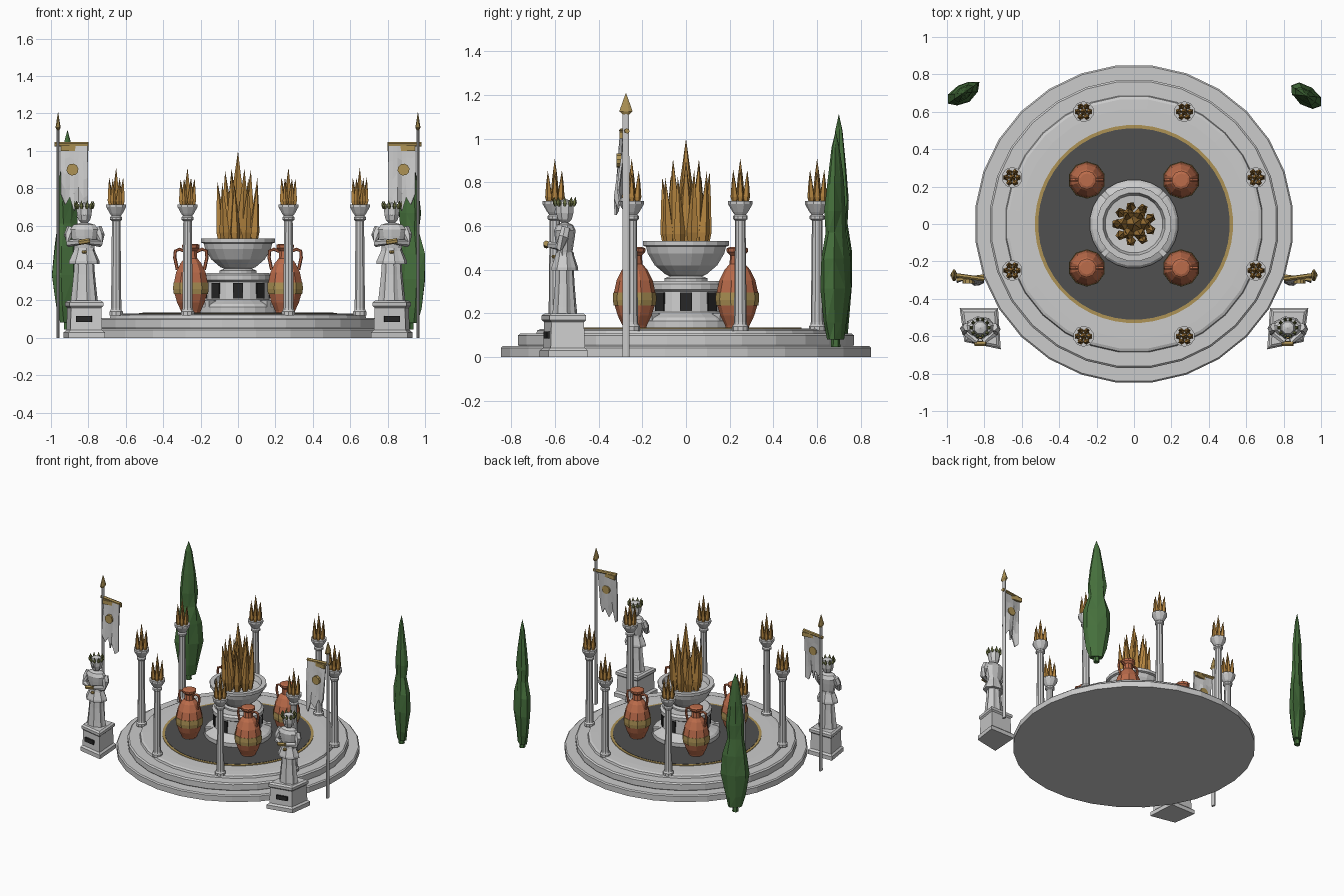
import bpy, bmesh, math, random
from mathutils import Vector

if "Cube" in bpy.data.objects:
    bpy.data.objects.remove(bpy.data.objects["Cube"])
random.seed(4)

def mat(name, c):
    m = bpy.data.materials.new(name)
    m.diffuse_color = (*c, 1)
    m.use_nodes = True
    m.node_tree.nodes["Principled BSDF"].inputs["Base Color"].default_value = m.diffuse_color
    return m

GOLD = mat("gold", (.42, .29, .09))
FLAME = mat("flame", (.45, .23, .05))
CLAY = mat("clay", (.50, .15, .07))
GREEN = mat("green", (.06, .16, .045))
DARK = mat("dark_stone", (.08, .08, .08))
BLACK = mat("recess", (.02, .02, .02))

def finish(name, bm, m=None):
    bmesh.ops.remove_doubles(bm, verts=bm.verts, dist=1e-5)
    bmesh.ops.recalc_face_normals(bm, faces=bm.faces)
    me = bpy.data.meshes.new(name)
    bm.to_mesh(me)
    bm.free()
    ob = bpy.data.objects.new(name, me)
    bpy.context.collection.objects.link(ob)
    if m:
        me.materials.append(m)
    return ob

def rings(bm, loops):
    """Skin a list of point loops, capping both ends."""
    vs = [[bm.verts.new(p) for p in l] for l in loops]
    n = len(vs[0])
    for a, b in zip(vs, vs[1:]):
        for i in range(n):
            bm.faces.new((a[i], a[(i + 1) % n], b[(i + 1) % n], b[i]))
    bm.faces.new(vs[0])
    bm.faces.new(vs[-1])

def lathe_in(bm, prof, n, loc=(0, 0, 0), sx=1, sy=1, rot=0, fold=0, lean=(0, 0)):
    z0, z1 = prof[0][1], prof[-1][1]
    loops = []
    for r, z in prof:
        r = max(r, 1e-6)
        t = (z - z0) / (z1 - z0) if z1 != z0 else 0
        l = []
        for i in range(n):
            a = 2 * math.pi * (i + .5) / n
            k = r * (1 - fold * (i % 2))
            x, y = k * math.cos(a) * sx, k * math.sin(a) * sy
            l.append((loc[0] + x * math.cos(rot) - y * math.sin(rot) + lean[0] * t,
                      loc[1] + x * math.sin(rot) + y * math.cos(rot) + lean[1] * t, loc[2] + z))
        loops.append(l)
    rings(bm, loops)

def lathe(name, prof, n, loc=(0, 0, 0), m=None, **k):
    bm = bmesh.new()
    lathe_in(bm, prof, n, loc, **k)
    return finish(name, bm, m)

def tube(name, pts, radii, n=6, m=None):
    bm = bmesh.new()
    pts = [Vector(p) for p in pts]
    loops = []
    for i, p in enumerate(pts):
        d = (pts[min(i + 1, len(pts) - 1)] - pts[max(i - 1, 0)]).normalized()
        u = d.cross(Vector((.1, 1, .2))).normalized()
        v = d.cross(u)
        loops.append([p + radii[i] * (u * math.cos(2 * math.pi * j / n) + v * math.sin(2 * math.pi * j / n))
                      for j in range(n)])
    rings(bm, loops)
    return finish(name, bm, m)

def box(name, c, s, m=None, rot=0):
    return lathe(name, [(.7071, -s[2] / 2), (.7071, s[2] / 2)], 4, c, m, sx=s[0], sy=s[1], rot=rot)

def flames(name, loc, tongues):
    """tongues: (count, ring radius, width, height)"""
    bm = bmesh.new()
    for n, R, w, h in tongues:
        for i in range(n):
            a = 2 * math.pi * (i + .5 * (n > 6)) / n
            x, y = math.cos(a), math.sin(a)
            hh = h * random.uniform(.88, 1) if R else h
            lathe_in(bm, [(w * .6, 0), (w, hh * .22), (w * .6, hh * .6), (0, hh)], 5,
                     (loc[0] + R * x, loc[1] + R * y, loc[2]), rot=a, lean=(R * x * .25, R * y * .25))
    finish(name, bm, FLAME)

# stepped platform, dark floor, gold ring
lathe("platform", [(.853, 0), (.853, .042), (.845, .05), (.77, .05), (.775, .058), (.775, .098), (.765, .107),
                   (.69, .107), (.685, .122), (.67, .128), (.615, .13), (0, .13)], 28)
lathe("gold_ring", [(.53, .125), (.53, .134), (.51, .134), (.51, .125)], 48, m=GOLD)
lathe("floor_disc", [(.512, .12), (.512, .136), (0, .136)], 48, m=DARK)

# altar with recessed panels and ribs
lathe("altar", [(.238, .13), (.238, .165), (.225, .18), (.19, .195), (.17, .205), (.165, .30), (.182, .31),
                (.182, .335), (.165, .348), (0, .348)], 24)
for i in range(8):
    a = i * math.pi / 4
    box("altar_panel", (.163 * math.cos(a), .163 * math.sin(a), .252), (.02, .055, .085), BLACK, a)
for i in range(4):
    a = math.pi / 4 + i * math.pi / 2
    box("altar_rib", (.2 * math.cos(a), .2 * math.sin(a), .165), (.07, .03, .07), None, a)

# fire bowl and its flame
lathe("fire_bowl", [(.1, .345), (.1, .36), (.075, .37), (.095, .378), (.145, .42), (.178, .475), (.185, .505),
                    (.2, .51), (.2, .532), (.168, .532), (.155, .495), (0, .48)], 20)
flames("main_flame", (0, 0, .49), [(1, 0, .05, .51), (6, .055, .036, .45), (9, .088, .028, .37)])

# eight torch columns
for i in range(8):
    a = math.radians(22.5 + 45 * i)
    p = (.705 * math.cos(a), .65 * math.sin(a), 0)
    lathe("torch_column", [(.038, .12), (.038, .14), (.031, .148), (.029, .16), (.024, .625), (.034, .632),
                           (.034, .645), (.026, .652), (.036, .665), (.056, .7), (.056, .714), (0, .714)], 10, p)
    flames("torch_flame", (p[0], p[1], .70), [(1, 0, .02, .21), (6, .03, .017, .16)])

# four amphorae with bands and handles
for x in (-.252, .252):
    for y in (-.235, .235):
        p = (x, y, 0)
        lathe("amphora", [(.052, .13), (.056, .145), (.078, .19), (.097, .255), (.096, .29), (.083, .35), (.058, .40),
                          (.036, .425), (.033, .465), (.048, .48), (.05, .497), (.035, .503), (0, .503)], 10, p, CLAY)
        lathe("amphora_band", [(.08, .235), (.096, .235), (.1, .262), (.098, .295), (.08, .295)], 10, p, GOLD)
        for s in (-1, 1):
            tube("amphora_handle", [(x + s * d, y, z) for d, z in
                 ((.03, .462), (.06, .474), (.083, .465), (.086, .43), (.072, .365))], [.009] * 5, 6, CLAY)

# mirrored statues, banners and trees
QUAD = [(-.11, .10), (.095, .10), (.11, -.12), (-.085, -.08)]
for s in (-1, 1):
    cx, cy = s * .822, -.55
    # skewed plinth
    bm = bmesh.new()
    rings(bm, [[(cx - s * x * k, cy + y * k, z) for x, y in QUAD] for k, z in
               ((1, 0), (1, .03), (.87, .042), (.83, .16), (.93, .17), (.93, .19), (.8, .2))])
    finish("plinth", bm)
    box("plinth_plaque", (cx, cy - .084, .1), (.085, .02, .032), BLACK, s * .19)
    # robed figure
    f = (cx, cy - .005, 0)
    lathe("robe", [(.074, .2), (.07, .23), (.058, .34), (.052, .43)], 16, f, sy=.78, fold=.13)
    lathe("tunic", [(.084, .395), (.083, .41), (.058, .465), (.055, .48)], 16, f, sy=.75, fold=.1)
    lathe("torso", [(.053, .45), (.056, .48), (.073, .545), (.08, .58), (.06, .605), (.022, .615), (.02, .64)],
          10, f, sy=.62)
    lathe("belt_buckle", [(.012, .452), (.016, .46), (.012, .468)], 6, (cx, cy - .05, 0), GOLD)
    lathe("head", [(.02, .617), (.034, .63), (.043, .66), (.044, .69), (.034, .715), (0, .725)], 8, f, sy=1)
    lathe("nose", [(.009, .655), (.004, .68)], 4, (cx, cy - .047, 0))
    bm = bmesh.new()
    for i in range(10):
        a = math.radians(36 * i)
        lathe_in(bm, [(.006, .69), (.012, .705), (0, .735)], 4,
                 (cx + .044 * math.cos(a), f[1] + .044 * math.sin(a), 0), rot=a,
                 lean=(.008 * math.cos(a), .008 * math.sin(a)))
    finish("laurel_crown", bm, mat("laurel", (.16, .18, .06)))
    for t in (-1, 1):
        tube("arm", [(cx + t * .072, cy, .59), (cx + t * .085, cy - .01, .55), (cx + t * .08, cy - .03, .505),
                     (cx + t * .015, cy - .078, .515)], [.022, .024, .021, .015])
    tube("held_scroll", [(cx - .03, cy - .09, .51), (cx + .03, cy - .09, .52)], [.014, .014], 6, GOLD)
    # banner pole, spear tip, crossbar
    px, py = s * .962, -.275
    lathe("banner_pole", [(.018, 0), (.016, 1.13)], 8, (px, py, 0), sx=.5)
    lathe("spear_tip", [(.016, 1.11), (.033, 1.125), (.012, 1.18), (0, 1.21)], 8, (px, py, 0), GOLD, sx=.45)
    tube("banner_crossbar", [(s * .98, -.27, 1.035), (s * .8, -.295, 1.035)], [.012, .012], 6, GOLD)
    # ragged cloth
    bm = bmesh.new()
    prev = None
    for u, zb in enumerate((.77, .71, .75, .68, .73, .65, .67)):
        x = s * (.948 - .145 * u / 6)
        col = []
        for v in range(5):
            z = 1.04 + (zb - 1.04) * v / 4
            col.append(bm.verts.new((x, -.277 - .02 * u / 6 - .012 * math.sin(u * 1.4 + v * .5) * v / 4 - .006 * v, z)))
        if prev:
            for v in range(4):
                bm.faces.new((prev[v], col[v], col[v + 1], prev[v + 1]))
        prev = col
    cloth = finish("banner_cloth", bm)
    so = cloth.modifiers.new("thickness", 'SOLIDIFY')
    so.thickness, so.offset = .01, 0
    box("banner_trim", (s * .875, -.287, 1.015), (.148, .016, .03), GOLD, -s * .14)
    tube("banner_emblem", [(s * .885, -.318, .9), (s * .885, -.282, .9)], [.032, .032], 10, GOLD)
    # cypress, flattened and angled; the left one is larger
    k = 1.06 if s < 0 else .98
    tx, ty = (-.912, .7) if s < 0 else (.92, .685)
    bm = bmesh.new()
    loops = []
    for r, z in ((.05, .08), (.07, .16), (.095, .32), (.088, .46), (.062, .58), (.068, .68), (.05, .82), (.025, .98), (.001, 1.05)):
        l = []
        for i in range(8):
            a = 2 * math.pi * i / 8
            q = r * random.uniform(.88, 1.1)
            x, y = q * math.cos(a), q * math.sin(a) * .55
            c, d = math.cos(.6), math.sin(.6)
            l.append((tx - s * (x * c - y * d), ty + x * d + y * c, .05 + (z - .05) * k))
        loops.append(l)
    rings(bm, loops)
    bmesh.ops.triangulate(bm, faces=bm.faces)
    finish("cypress", bm, GREEN)
    lathe("cypress_trunk", [(.022, .045), (.018, .12)], 6, (tx, ty, 0), GREEN)
